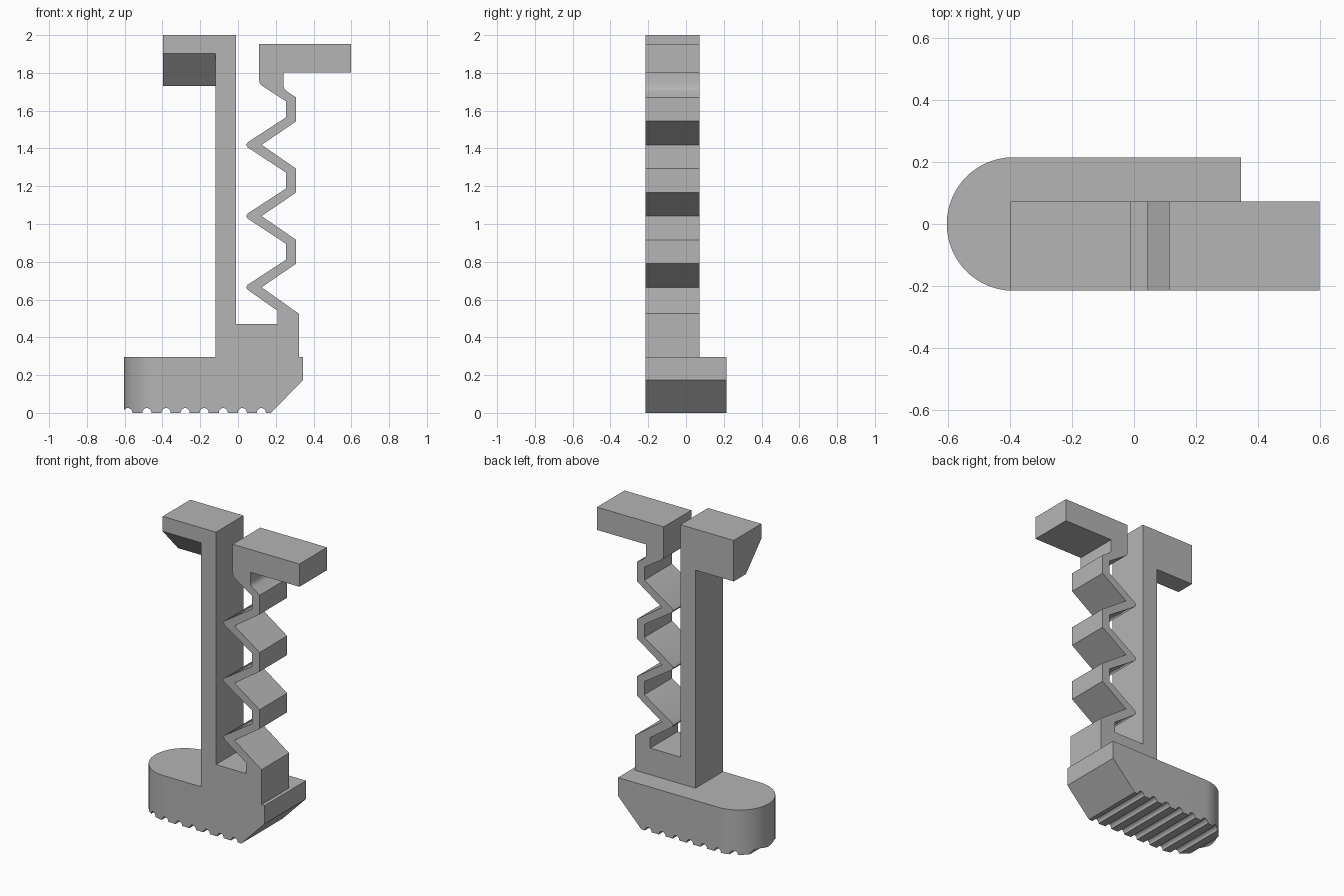
import bpy, bmesh, math

cube = bpy.data.objects.get("Cube")
if cube:
    bpy.data.objects.remove(cube, do_unlink=True)

GREY = (0.46, 0.46, 0.46, 1)
grey = bpy.data.materials.new("plain grey")
grey.use_nodes = True
grey.diffuse_color = GREY
grey.node_tree.nodes["Principled BSDF"].inputs["Base Color"].default_value = GREY

FRONT, BACK, HALF = -0.215, 0.072, 0.215
BASE_TOP = 0.295


def prism(name, outline, place, near, far):
    """Extrude a 2D outline between two depths; place(u, v, depth) gives the 3D point."""
    bm = bmesh.new()
    rings = [[bm.verts.new(place(u, v, d)) for u, v in outline] for d in (near, far)]
    bm.faces.new(rings[0])
    bm.faces.new(reversed(rings[1]))
    n = len(outline)
    for i in range(n):
        j = (i + 1) % n
        bm.faces.new((rings[0][j], rings[0][i], rings[1][i], rings[1][j]))
    bmesh.ops.recalc_face_normals(bm, faces=bm.faces)
    mesh = bpy.data.meshes.new(name)
    bm.to_mesh(mesh)
    bm.free()
    mesh.materials.append(grey)
    obj = bpy.data.objects.new(name, mesh)
    bpy.context.collection.objects.link(obj)
    return obj


def along_y(u, v, d):
    return (u, d, v)


def along_x(u, v, d):
    return (d, u, v)


def along_z(u, v, d):
    return (u, v, d)


def smooth(obj):
    bpy.ops.object.select_all(action="DESELECT")
    obj.select_set(True)
    bpy.context.view_layer.objects.active = obj
    bpy.ops.object.shade_smooth_by_angle(angle=math.radians(25))


# Foot: side profile with round grooves underneath, trimmed to a rounded end
side = [(-0.7, BASE_TOP), (-0.7, 0)]
for k in range(8):
    centre = -0.583 + 0.101 * k
    for s in range(9):
        a = math.pi * (1 - s / 8)
        side.append((centre + 0.024 * math.cos(a), 0.026 * math.sin(a)))
side += [(0.175, 0), (0.345, 0.175), (0.345, BASE_TOP)]
foot = prism("foot", side, along_y, -0.3, 0.3)

plan = [(0.5, -HALF), (0.5, HALF)]
for s in range(49):
    a = math.pi * (0.5 + s / 48)
    plan.append((-0.388 + HALF * math.cos(a), HALF * math.sin(a)))
trim = prism("foot_trim", plan, along_z, -0.1, 0.5)
trim.hide_render = True
cut = foot.modifiers.new("rounded end", "BOOLEAN")
cut.operation = "INTERSECT"
cut.solver = "EXACT"
cut.object = trim
trimmed = bpy.data.meshes.new_from_object(
    foot.evaluated_get(bpy.context.evaluated_depsgraph_get()))
foot.modifiers.clear()
foot.data = trimmed
bpy.data.objects.remove(trim, do_unlink=True)
smooth(foot)

# Post, pedestal, zigzag spring and finger tab as one flat profile
PITCH, TIP = 0.377, 0.665
right_edge = [(0.322, BASE_TOP), (0.322, 0.525)]
left_edge = [(0.21, 0.47), (0.21, 0.54)]
for k in range(3):
    z = TIP + PITCH * k
    right_edge += [(0.125, z), (0.308, z + 0.125), (0.308, z + 0.251)]
    left_edge += [(0.052, z - 0.014), (0.043, z), (0.052, z + 0.014),
                  (0.253, z + 0.145), (0.253, z + 0.231)]
right_edge += [(0.256, 1.705), (0.246, 1.715), (0.24, 1.73),
               (0.24, 1.803), (0.598, 1.803), (0.598, 1.953)]
left_edge += [(0.13, 1.73), (0.12, 1.738), (0.114, 1.748), (0.112, 1.762), (0.112, 1.953)]
post = [(-0.01, 2), (-0.12, 2), (-0.12, BASE_TOP)]
body = prism("post_and_spring",
             right_edge + left_edge[::-1] + [(-0.01, 0.47)] + post,
             along_y, FRONT, BACK)
smooth(body)

# Hook at the top of the post, with its underside sloping up to the front
hook = [(FRONT, 2), (BACK, 2), (BACK, 1.73), (-0.055, 1.73), (FRONT, 1.902)]
prism("hook", hook, along_x, -0.398, -0.12)
